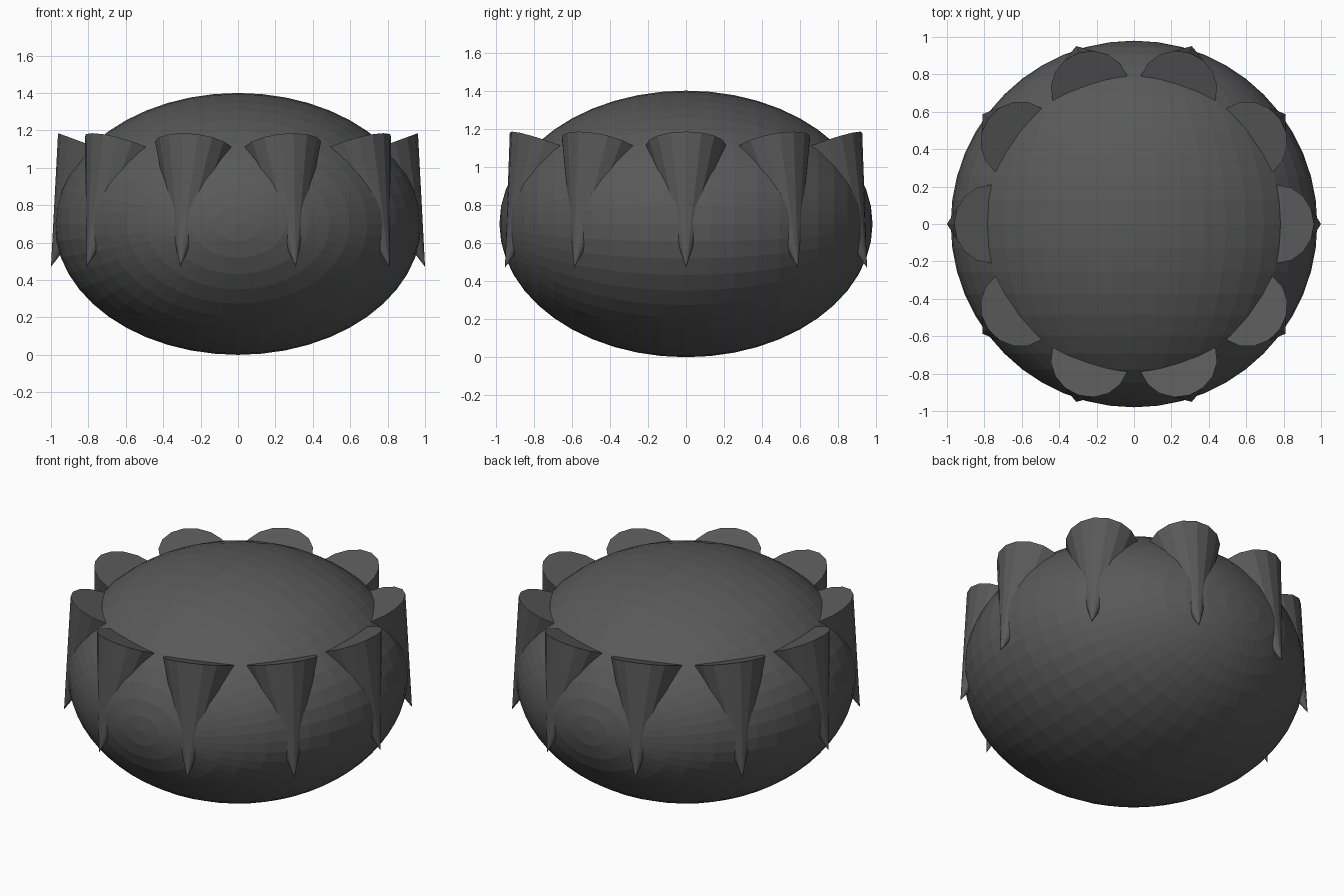
import bpy
from math import pi, cos, sin
from mathutils import Vector

if "Cube" in bpy.data.objects:
    bpy.data.objects.remove(bpy.data.objects["Cube"])

dark = bpy.data.materials.new("dark_grey")
dark.diffuse_color = (0.1, 0.1, 0.1, 1)
dark.use_nodes = True
dark.node_tree.nodes["Principled BSDF"].inputs["Base Color"].default_value = dark.diffuse_color

# Squashed round body, poles facing front and back
bpy.ops.mesh.primitive_uv_sphere_add(segments=48, ring_count=24, radius=1)
body = bpy.context.object
body.name = "body"
body.rotation_euler = (pi / 2, 0, 0)
body.scale = (0.98, 0.70, 0.98)   # local y becomes world z
body.location = (0, 0, 0.70)
body.data.materials.append(dark)

# Ring of ten cones, points down and outward, flat ends up
COUNT, RADIUS = 10, 0.21
for i in range(COUNT):
    a = 2 * pi * i / COUNT
    out = Vector((cos(a), sin(a), 0))
    tip = out * 1.0 + Vector((0, 0, 0.47))
    base = out * 0.765 + Vector((0, 0, 1.113))
    axis = tip - base
    bpy.ops.mesh.primitive_cone_add(vertices=16, radius1=RADIUS, radius2=0,
                                    depth=axis.length, location=(tip + base) / 2)
    cone = bpy.context.object
    cone.name = f"cone_{i + 1}"
    cone.rotation_euler = axis.to_track_quat('Z', 'Y').to_euler()
    cone.data.materials.append(dark)
